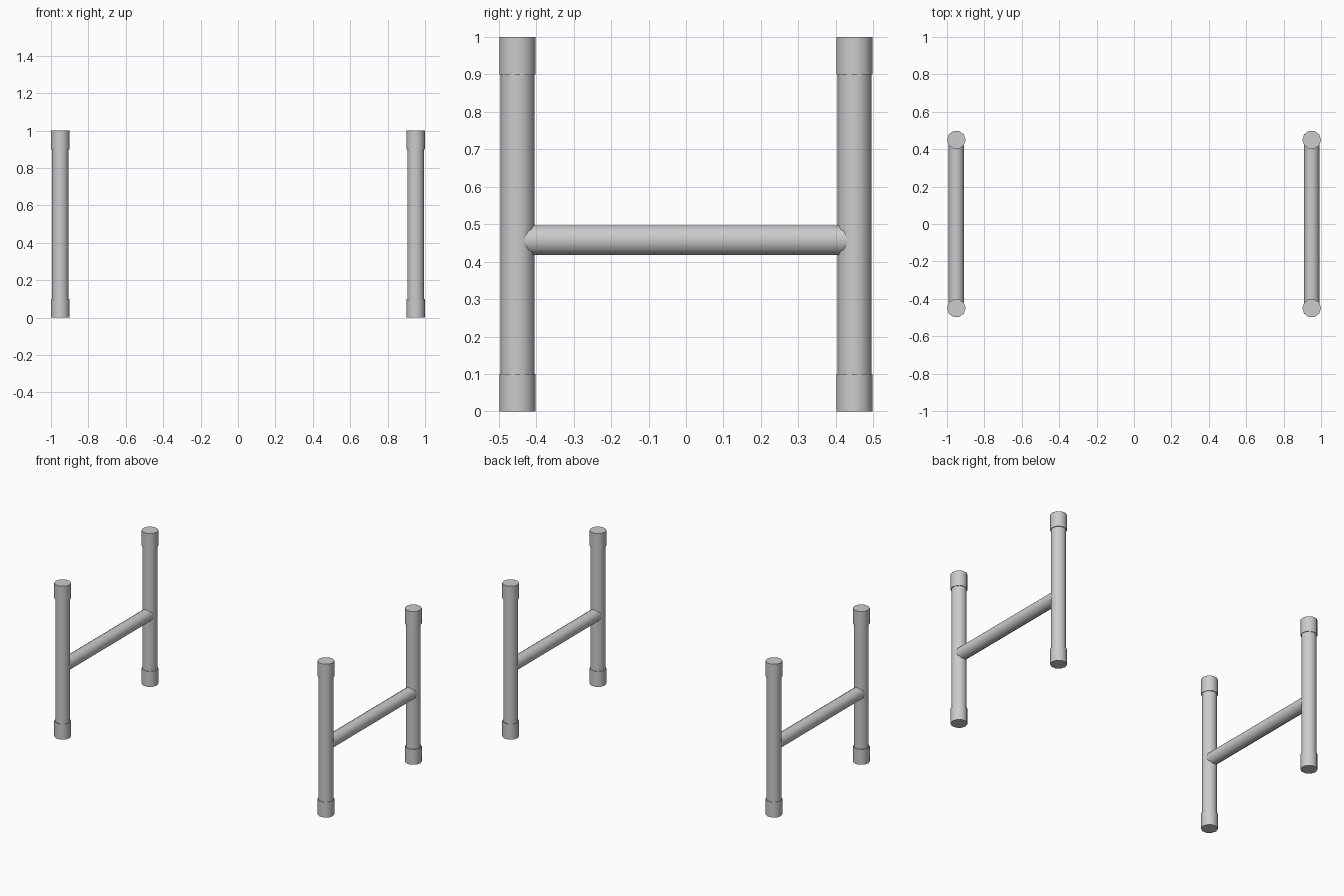
import bpy, math

SIDES = 10
POST_X, POST_Y = 0.95, 0.45

cube = bpy.data.objects.get("Cube")
if cube:
    bpy.data.objects.remove(cube, do_unlink=True)

# Single grey finish
grey = bpy.data.materials.new("light_grey")
grey.use_nodes = True
colour = (0.6, 0.6, 0.6, 1)
grey.diffuse_color = colour
grey.node_tree.nodes["Principled BSDF"].inputs["Base Color"].default_value = colour


def tube(name, radius, length, location, rotation=(0, 0, 0)):
    """Capped smooth cylinder, its axis along local z."""
    bpy.ops.mesh.primitive_cylinder_add(
        vertices=SIDES, radius=radius, depth=length,
        location=location, rotation=rotation)
    obj = bpy.context.object
    obj.name = name
    obj.data.materials.append(grey)
    bpy.ops.object.shade_smooth_by_angle(angle=math.radians(40))
    return obj


half_step = math.pi / SIDES

for side, sx in (("left", 1), ("right", -1)):
    x = sx * POST_X
    for end, sy in (("front", -1), ("back", 1)):
        y = sy * POST_Y
        # Upright post
        tube(f"{side}_{end}_post", 0.046, 0.96, (x, y, 0.5))
        # Thicker sleeves at foot and top
        for part, z in (("foot", 0.05), ("top_cap", 0.95)):
            tube(f"{side}_{end}_{part}", 0.05, 0.1, (x, y, z),
                 (0, 0, half_step))
    # Crossbar joining the two posts
    tube(f"{side}_crossbar", 0.0415, 2 * POST_Y, (x, 0, 0.457),
         (math.pi / 2, half_step, 0))
